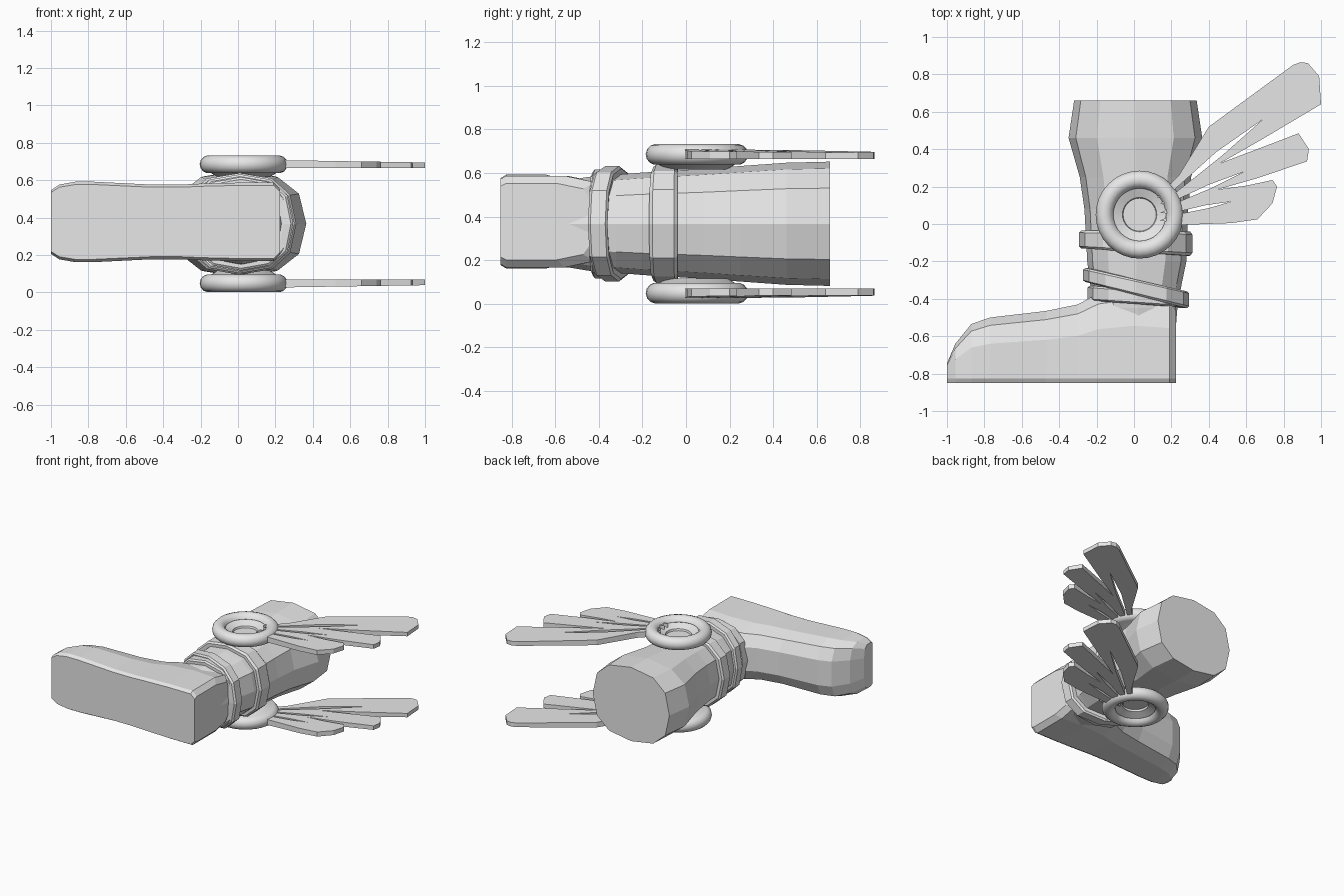
import bpy, bmesh, math

if "Cube" in bpy.data.objects:
    bpy.data.objects.remove(bpy.data.objects["Cube"])

CZ = 0.367  # mid plane of the boot, which lies on its side

grey = bpy.data.materials.new("plain grey")
grey.diffuse_color = (0.8, 0.8, 0.8, 1)
grey.use_nodes = True
grey.node_tree.nodes["Principled BSDF"].inputs["Base Color"].default_value = grey.diffuse_color


def finish(name, bm, smooth=False):
    bmesh.ops.recalc_face_normals(bm, faces=bm.faces)
    me = bpy.data.meshes.new(name)
    bm.to_mesh(me)
    bm.free()
    me.materials.append(grey)
    ob = bpy.data.objects.new(name, me)
    bpy.context.collection.objects.link(ob)
    if smooth:
        bpy.ops.object.select_all(action='DESELECT')
        ob.select_set(True)
        bpy.context.view_layer.objects.active = ob
        bpy.ops.object.shade_smooth_by_angle(angle=math.radians(40))
    return ob


def loft(name, rings):
    bm = bmesh.new()
    vs = [[bm.verts.new(p) for p in r] for r in rings]
    n = len(rings[0])
    for a, b in zip(vs, vs[1:]):
        for i in range(n):
            j = (i + 1) % n
            bm.faces.new((a[i], a[j], b[j], b[i]))
    bm.faces.new(vs[0])
    bm.faces.new(vs[-1])
    return finish(name, bm)


def spow(v, p=0.8):
    return math.copysign(abs(v) ** p, v)


def leg_ring(x0, x1, hz, y0, y1=None, n=12):
    """Squarish twelve-sided ring, y running from y0 at the toe side to y1 at the back."""
    y1 = y0 if y1 is None else y1
    pts = []
    for i in range(n):
        a = 2 * math.pi * i / n
        u, w = spow(math.cos(a)), spow(math.sin(a))
        pts.append(((x0 + x1) / 2 + u * (x1 - x0) / 2,
                    y0 + (y1 - y0) * (u + 1) / 2, CZ + w * hz))
    return pts


# boot shaft
loft("boot_shaft", [leg_ring(a, b, h, y) for y, a, b, h in [
    (0.66, -0.32, 0.335, 0.285), (0.46, -0.35, 0.365, 0.28),
    (0.25, -0.29, 0.305, 0.265), (0.08, -0.265, 0.29, 0.252),
    (-0.2, -0.25, 0.28, 0.235), (-0.32, -0.235, 0.255, 0.225),
    (-0.45, -0.195, 0.232, 0.215), (-0.6, -0.15, 0.22, 0.19)]])


# foot
def foot_ring(x, t, hw, b=-0.85):
    h = t - b
    half = [(b, 0.93), (b + 0.025, 1), (b + 0.6 * h, 1), (b + 0.88 * h, 0.86), (t, 0.45)]
    return ([(x, y, CZ + 0.01 + w * hw) for y, w in half] +
            [(x, y, CZ + 0.01 - w * hw) for y, w in reversed(half)])


loft("foot", [foot_ring(*r) for r in [
    (-1.0, -0.745, 0.17), (-0.955, -0.64, 0.2), (-0.87, -0.535, 0.215),
    (-0.77, -0.5, 0.215), (-0.47, -0.465, 0.2), (-0.3, -0.43, 0.2),
    (-0.19, -0.37, 0.205), (0.0, -0.34, 0.21), (0.19, -0.36, 0.21),
    (0.225, -0.42, 0.175)]])


# straps round the ankle
def strap(name, x0, x1, hz, left, right):
    rings = []
    for f, d in [(0, 0.05), (0, 0.012), (0.12, 0), (0.88, 0), (1, 0.012), (1, 0.05)]:
        rings.append(leg_ring(x0 + d, x1 - d, hz - d,
                              left[0] + (left[1] - left[0]) * f,
                              right[0] + (right[1] - right[0]) * f))
    loft(name, rings)


strap("upper_strap", -0.295, 0.312, 0.272, (-0.13, -0.035), (-0.17, -0.04))
strap("slanted_strap", -0.272, 0.295, 0.265, (-0.31, -0.235), (-0.45, -0.36))
strap("lower_strap", -0.248, 0.28, 0.25, (-0.41, -0.33), (-0.445, -0.37))

# round medallion profile: (radius, height above the mid plane)
medal = [(0, 0.288), (0.088, 0.288), (0.092, 0.302), (0.15, 0.325)]
for k in range(11):
    a = math.radians(165 - k * 27)
    medal.append((0.187 + 0.048 * math.cos(a), 0.318 + 0.048 * math.sin(a)))
medal += [(0.14, 0.25), (0, 0.25)]


def medallion(name, side, n=32):
    bm = bmesh.new()
    vs = [bm.verts.new((0.03 + r, 0.05, CZ + side * h)) for r, h in medal]
    es = [bm.edges.new(p) for p in zip(vs, vs[1:])]
    bmesh.ops.spin(bm, geom=vs + es, cent=(0.03, 0.05, 0), axis=(0, 0, 1),
                   angle=2 * math.pi, steps=n)
    bmesh.ops.remove_doubles(bm, verts=bm.verts, dist=0.0005)
    finish(name, bm, True)


# feathers: outline from the root round the tip, ending in a narrow centre slit
feathers = {
    "long": [(0.12, 0.14), (0.24, 0.26), (0.4, 0.52), (0.85, 0.85), (0.89, 0.865),
             (0.93, 0.86), (0.99, 0.79), (1.0, 0.64), (0.68, 0.45), (0.46, 0.325),
             (0.15, 0.1), (0.2, 0.15), (0.47, 0.365), (0.69, 0.56), (0.44, 0.385), (0.19, 0.16)],
    "middle": [(0.14, 0.11), (0.46, 0.325), (0.75, 0.435), (0.88, 0.485), (0.935, 0.4),
               (0.925, 0.335), (0.66, 0.245), (0.45, 0.185), (0.15, 0.06),
               (0.2, 0.102), (0.42, 0.195), (0.59, 0.28), (0.4, 0.21), (0.19, 0.112)],
    "short": [(0.14, 0.06), (0.45, 0.185), (0.6, 0.205), (0.74, 0.235), (0.765, 0.2),
              (0.74, 0.11), (0.66, 0.025), (0.52, 0.005), (0.25, -0.005), (0.14, 0.02),
              (0.2, 0.045), (0.4, 0.085), (0.52, 0.12), (0.38, 0.1), (0.19, 0.055)],
}


def feather(name, outline, side):
    bm = bmesh.new()
    f = bm.faces.new([bm.verts.new((x, y, CZ + side * 0.298)) for x, y in outline])
    out = bmesh.ops.extrude_face_region(bm, geom=[f])["geom"]
    for v in out:
        if isinstance(v, bmesh.types.BMVert):
            # thinner toward the tips
            v.co.z += side * (0.046 - 0.016 * v.co.x)
    finish(name, bm)


for label, side in (("top", 1), ("bottom", -1)):
    medallion(label + "_medallion", side)
    for kind, outline in feathers.items():
        feather(label + "_" + kind + "_feather", outline, side)
